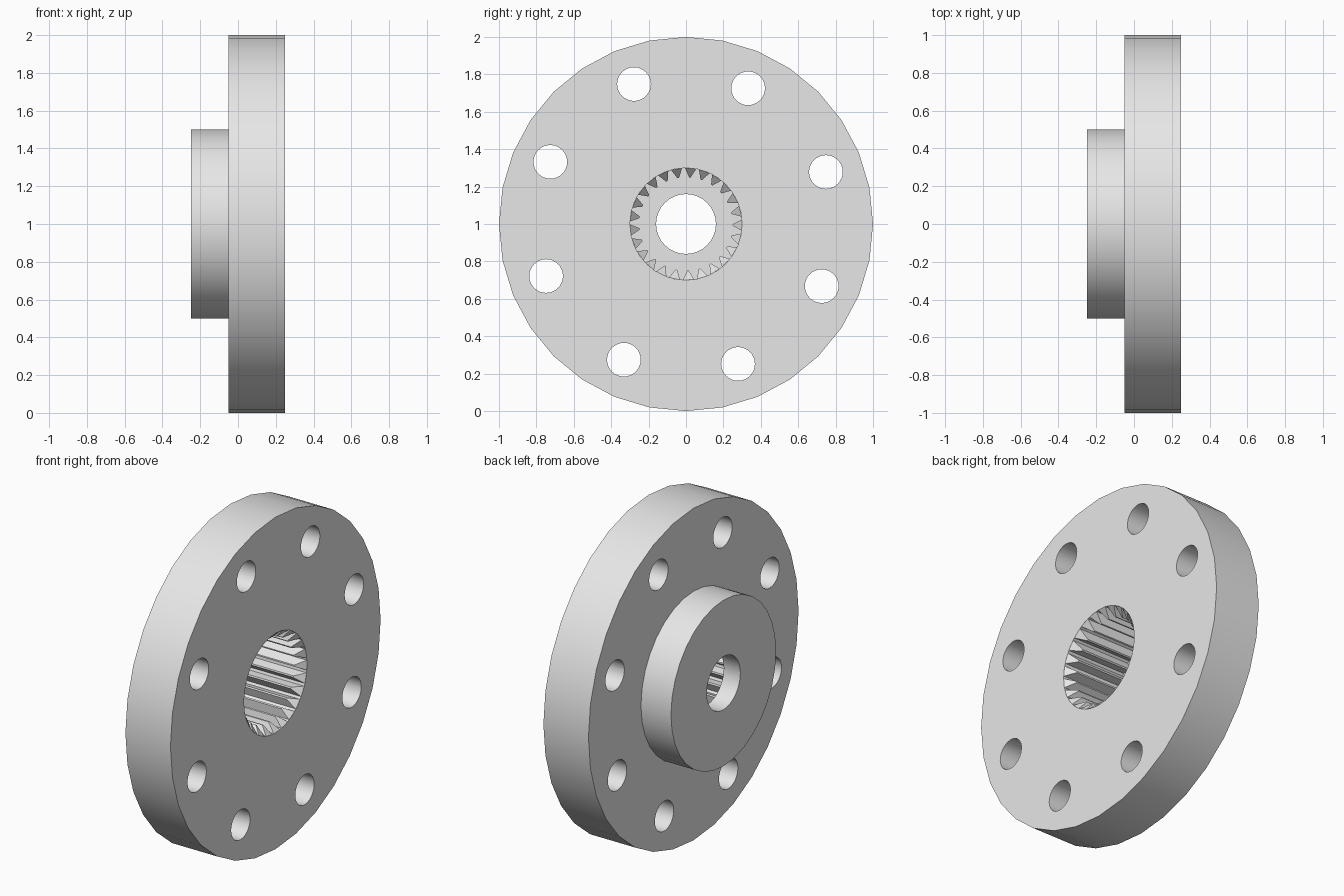
import bpy, bmesh
from math import cos, sin, pi, radians
from mathutils import Matrix, Vector

cube = bpy.data.objects.get("Cube")
if cube:
    bpy.data.objects.remove(cube, do_unlink=True)

SIDES = 32
CENTRE = Vector((0, 0, 1))

steel = bpy.data.materials.new("light_grey_metal")
steel.use_nodes = True
steel.diffuse_color = (0.8, 0.8, 0.8, 1)
steel.node_tree.nodes["Principled BSDF"].inputs["Base Color"].default_value = (0.8, 0.8, 0.8, 1)


def polar(x, r, a):
    """Point at radius r and angle a around the x axis."""
    return CENTRE + Vector((x, r * cos(a), r * sin(a)))


def make_object(name, bm):
    bmesh.ops.recalc_face_normals(bm, faces=bm.faces)
    mesh = bpy.data.meshes.new(name)
    bm.to_mesh(mesh)
    bm.free()
    mesh.materials.append(steel)
    obj = bpy.data.objects.new(name, mesh)
    bpy.context.collection.objects.link(obj)
    return obj


def activate(obj):
    bpy.ops.object.select_all(action='DESELECT')
    obj.select_set(True)
    bpy.context.view_layer.objects.active = obj


# Flange, hub, stepped bore: one closed profile (x, radius) turned about x
profile = [(0.25, 0.3), (0.25, 1), (-0.05, 1), (-0.05, 0.5),
           (-0.25, 0.5), (-0.25, 0.16), (-0.14, 0.16), (-0.14, 0.3)]
bm = bmesh.new()
rings = [[bm.verts.new(polar(x, r, 2 * pi * i / SIDES)) for x, r in profile]
         for i in range(SIDES)]
for i, ring in enumerate(rings):
    following = rings[(i + 1) % SIDES]
    for j in range(len(profile)):
        k = (j + 1) % len(profile)
        bm.faces.new((ring[j], ring[k], following[k], following[j]))
flange = make_object("flange_and_hub", bm)

# Bolt holes
bm = bmesh.new()
for i in range(8):
    spot = polar(0.1, 0.798, radians(20.4 + 45 * i))
    bmesh.ops.create_cone(bm, cap_ends=True, segments=SIDES, radius1=0.09, radius2=0.09, depth=0.6,
                          matrix=Matrix.Translation(spot) @ Matrix.Rotation(pi / 2, 4, 'Y'))
cutter = make_object("bolt_hole_cutter", bm)
cutter.hide_render = True
cut = flange.modifiers.new("bolt_holes", 'BOOLEAN')
cut.operation = 'DIFFERENCE'
cut.solver = 'EXACT'
cut.object = cutter
activate(flange)
bpy.ops.object.modifier_apply(modifier=cut.name)
bpy.data.objects.remove(cutter, do_unlink=True)
bpy.ops.object.shade_smooth_by_angle(angle=radians(30))

# Spline teeth inside the bore, with chamfered outer ends
TEETH = 25
pitch = 2 * pi / TEETH
section = [(-0.4, 0.3), (-0.07, 0.25), (0.07, 0.25), (0.4, 0.3)]
bm = bmesh.new()
for i in range(TEETH):
    mid = radians(-87.5) + i * pitch
    outer = [bm.verts.new(polar(r - 0.05, r, mid + a * pitch)) for a, r in section]
    inner = [bm.verts.new(polar(-0.14, r, mid + a * pitch)) for a, r in section]
    bm.faces.new(outer)
    bm.faces.new(inner)
    for j in range(4):
        k = (j + 1) % 4
        bm.faces.new((outer[j], outer[k], inner[k], inner[j]))
make_object("spline_teeth", bm)
